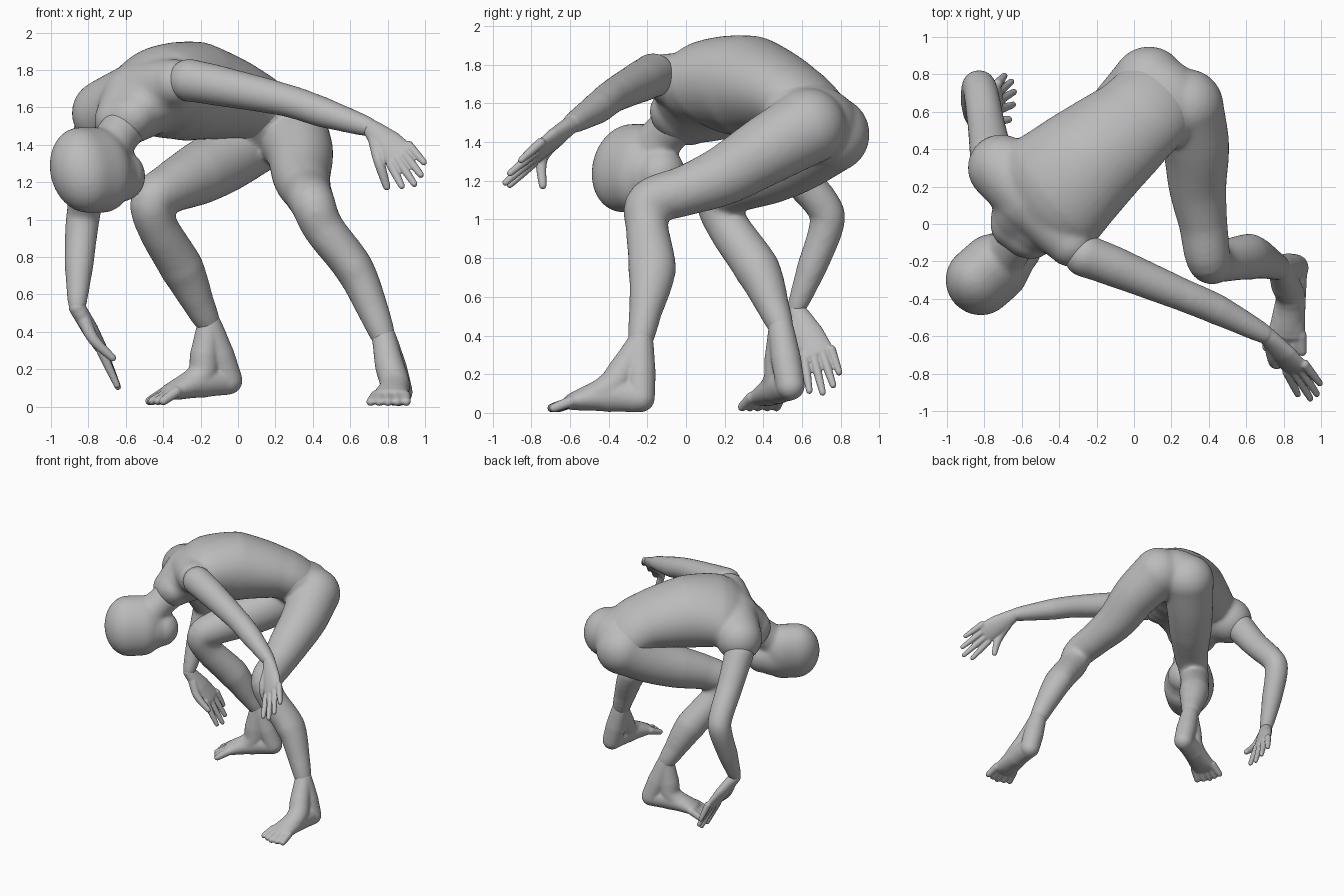
import bpy, bmesh, math
from mathutils import Vector as V

if "Cube" in bpy.data.objects:
    bpy.data.objects.remove(bpy.data.objects["Cube"], do_unlink=True)

grey = bpy.data.materials.new("matte grey")
grey.use_nodes = True
grey.diffuse_color = (0.5, 0.5, 0.5, 1)
grey.node_tree.nodes["Principled BSDF"].inputs["Base Color"].default_value = (0.5, 0.5, 0.5, 1)


def spline(points, steps=5):
    """Smooth curve through points of (x, y, z, half width, half depth)."""
    p = [points[0]] + points + [points[-1]]
    out = []
    for i in range(1, len(p) - 2):
        a, b, c, d = p[i - 1:i + 3]
        for k in range(steps):
            t = k / steps
            out.append([y + t * ((z - x) + t * ((2 * x - 5 * y + 4 * z - w) + t * (3 * (y - z) + w - x))) / 2
                        if n < 3 else y + (z - y) * t
                        for n, (x, y, z, w) in enumerate(zip(a, b, c, d))])
    return out + [list(points[-1])]


def tube(bm, points, side=(1, 0, 0), side_end=None, seg=32):
    """Round-ended loft with elliptical sections along a path."""
    pts = spline([tuple(p) if len(p) == 5 else (*p, p[3]) for p in points])
    s0, s1 = V(side), V(side_end or side)
    n = len(pts)
    secs = []
    for i, p in enumerate(pts):
        tan = (V(pts[min(i + 1, n - 1)][:3]) - V(pts[max(i - 1, 0)][:3])).normalized()
        u = s0.lerp(s1, i / (n - 1))
        u = (u - tan * u.dot(tan)).normalized()
        secs.append((V(p[:3]), tan, u, p[3], p[4]))

    def cap(sec, sign):
        c, t, u, w, d = sec
        r = min(w, d)
        return [(c + t * sign * r * math.sin(a), t, u, w * math.cos(a), d * math.cos(a))
                for a in (0.2, 0.4, 0.6, 0.8, 1.0, 1.2, 1.4, 1.5)]

    secs = cap(secs[0], -1)[::-1] + secs + cap(secs[-1], 1)
    rings = []
    for c, t, u, w, d in secs:
        v = t.cross(u)
        rings.append([bm.verts.new(c + u * w * math.cos(a) + v * d * math.sin(a))
                      for a in (2 * math.pi * k / seg for k in range(seg))])
    for r, q in zip(rings, rings[1:]):
        for k in range(seg):
            bm.faces.new((r[k], r[(k + 1) % seg], q[(k + 1) % seg], q[k]))
    bm.faces.new(rings[0][::-1])
    bm.faces.new(rings[-1])


def part(name, paths, voxel=0.014, smooth=8):
    """Fuse overlapping lofts into one smooth skin."""
    bm = bmesh.new()
    for p in paths:
        tube(bm, *p)
    bmesh.ops.recalc_face_normals(bm, faces=bm.faces)
    me = bpy.data.meshes.new(name)
    bm.to_mesh(me)
    bm.free()
    me.materials.append(grey)
    me.shade_smooth()
    ob = bpy.data.objects.new(name, me)
    bpy.context.collection.objects.link(ob)
    m = ob.modifiers.new("fuse", 'REMESH')
    m.mode, m.voxel_size, m.use_smooth_shade = 'VOXEL', voxel, True
    s = ob.modifiers.new("soften", 'SMOOTH')
    s.factor, s.iterations = 0.5, smooth


HIP = (-0.84, 0.5, -0.1)
SHOULDER = (-0.62, 0.71, -0.33)

# Torso with shoulder girdle
part("torso", [
    ([(0.12, 0.66, 1.52, 0.25, 0.18), (0.0, 0.54, 1.62, 0.26, 0.2), (-0.24, 0.34, 1.685, 0.31, 0.265),
      (-0.42, 0.18, 1.68, 0.35, 0.245), (-0.53, 0.08, 1.6, 0.33, 0.18),
      (-0.6, -0.02, 1.53, 0.2, 0.14)], HIP, SHOULDER),
    ([(-0.34, -0.10, 1.73, 0.13), (-0.52, 0.12, 1.66, 0.19), (-0.71, 0.30, 1.57, 0.18)], (0, 0, 1)),
    ([(-0.56, 0.1, 1.62, 0.19), (-0.63, -0.0, 1.53, 0.14)], SHOULDER),
], 0.014, 18)

# Head with neck, skull and jaw
part("head", [
    ([(-0.57, 0.0, 1.54, 0.12), (-0.65, -0.11, 1.44, 0.115), (-0.72, -0.2, 1.32, 0.13)], SHOULDER),
    ([(-0.825, -0.305, 1.265, 0.18, 0.235), (-0.745, -0.235, 1.265, 0.18, 0.235)], SHOULDER),
    ([(-0.76, -0.25, 1.26, 0.18, 0.22), (-0.69, -0.19, 1.24, 0.165, 0.18),
      (-0.625, -0.135, 1.235, 0.13, 0.14)], SHOULDER),
], 0.012, 18)

# Trousers: pelvis and both legs
part("trousers", [
    ([(0.07, 0.59, 1.57, 0.25, 0.18), (0.16, 0.68, 1.49, 0.26, 0.2)], HIP),
    ([(0.28, 0.63, 1.48, 0.2), (0.33, 0.42, 1.36, 0.18), (0.34, 0.2, 1.23, 0.155), (0.37, 0.0, 1.15, 0.13),
      (0.40, -0.19, 1.085, 0.12), (0.46, -0.20, 0.95, 0.11), (0.62, -0.175, 0.74, 0.105, 0.125),
      (0.72, -0.21, 0.52, 0.085), (0.775, -0.235, 0.38, 0.067)],),
    ([(0.08, 0.75, 1.44, 0.2), (-0.08, 0.58, 1.32, 0.18), (-0.22, 0.42, 1.24, 0.165),
      (-0.36, 0.26, 1.17, 0.135), (-0.46, 0.17, 1.1, 0.115), (-0.43, 0.22, 0.96, 0.11),
      (-0.30, 0.37, 0.74, 0.118), (-0.21, 0.45, 0.55, 0.085), (-0.16, 0.49, 0.45, 0.067)],),
], 0.014, 14)

# Arms
part("left_arm", [([(-0.26, -0.17, 1.745, 0.115), (-0.1, -0.23, 1.715, 0.108), (0.25, -0.375, 1.64, 0.087),
                    (0.45, -0.46, 1.575, 0.082), (0.70, -0.59, 1.495, 0.052)], (0, 0, 1))])
part("right_arm", [([(-0.765, 0.38, 1.48, 0.115), (-0.79, 0.53, 1.28, 0.1), (-0.82, 0.71, 1.07, 0.092),
                     (-0.835, 0.725, 0.96, 0.089), (-0.85, 0.65, 0.75, 0.077), (-0.86, 0.57, 0.54, 0.048)],)])


def hand(name, wrist, palm, side, tips, thumb):
    """Flat palm with four fingers and a thumb."""
    wrist, palm, side = V(wrist), V(palm), V(side).normalized()
    mid = wrist.lerp(palm, 0.55)
    paths = [([(*wrist, 0.047, 0.045), (*mid, 0.08, 0.043), (*palm, 0.086, 0.029)], side)]
    for k, tip in enumerate(tips):
        base = palm + side * (k - 1.5) * 0.048
        bend = base.lerp(V(tip), 0.5)
        paths.append(([(*base, 0.026), (*bend, 0.022), (*base.lerp(V(tip), 0.93), 0.017)], side))
    root = wrist.lerp(palm, 0.3) - side * 0.035
    knuckle = wrist.lerp(palm, 0.7) - side * 0.1
    paths.append(([(*root, 0.037), (*knuckle, 0.03), (*knuckle.lerp(V(thumb), 0.9), 0.02)], side))
    part(name, paths, 0.006, 5)


hand("left_hand", (0.71, -0.595, 1.49), (0.865, -0.77, 1.345), (0.64, 0.25, 0.69),
     [(0.88, -0.92, 1.17), (0.95, -0.945, 1.18), (0.985, -0.92, 1.23), (1.0, -0.86, 1.30)], (0.8, -0.74, 1.16))
hand("right_hand", (-0.86, 0.57, 0.53), (-0.73, 0.68, 0.31), (0, 0.95, 0.2),
     [(-0.64, 0.64, 0.10), (-0.635, 0.71, 0.09), (-0.65, 0.765, 0.13), (-0.69, 0.795, 0.2)], (-0.66, 0.56, 0.25))


def foot(name, ankle, heel, toe):
    """Ankle, heel, sloping instep and five toes."""
    ankle, heel, toe = V(ankle), V(heel), V(toe)
    side = (toe - heel).cross(V((0, 0, 1))).normalized()
    up = V((0, 0, 1))
    inst, ball = heel.lerp(toe, 0.36), heel.lerp(toe, 0.74) + up * 0.02
    paths = [
        ([(*ankle, 0.066), (*ankle.lerp(heel, 0.55), 0.078), (*heel, 0.074)], side),
        ([(*heel, 0.066, 0.076), (*(inst + up * 0.03), 0.08, 0.085), (*ball, 0.1, 0.044)], side),
        ([(*ankle, 0.062), (*(ankle.lerp(inst, 0.5) + up * 0.01), 0.078), (*(inst + up * 0.06), 0.08),
          (*ball, 0.08, 0.044)], side)]
    for k in range(5):
        off = side * (k - 2) * 0.044
        end = heel.lerp(toe, 0.97 - 0.025 * abs(k - 2)) + off * 1.1
        end.z = toe.z
        paths.append(([(*(ball + off * 0.9), 0.03), (*end, 0.024)], side))
    part(name, paths, 0.008, 10)


foot("left_foot", (0.78, -0.235, 0.37), (0.86, -0.235, 0.078), (0.80, -0.71, 0.025))
foot("right_foot", (-0.155, 0.49, 0.44), (-0.05, 0.54, 0.14), (-0.47, 0.365, 0.03))
